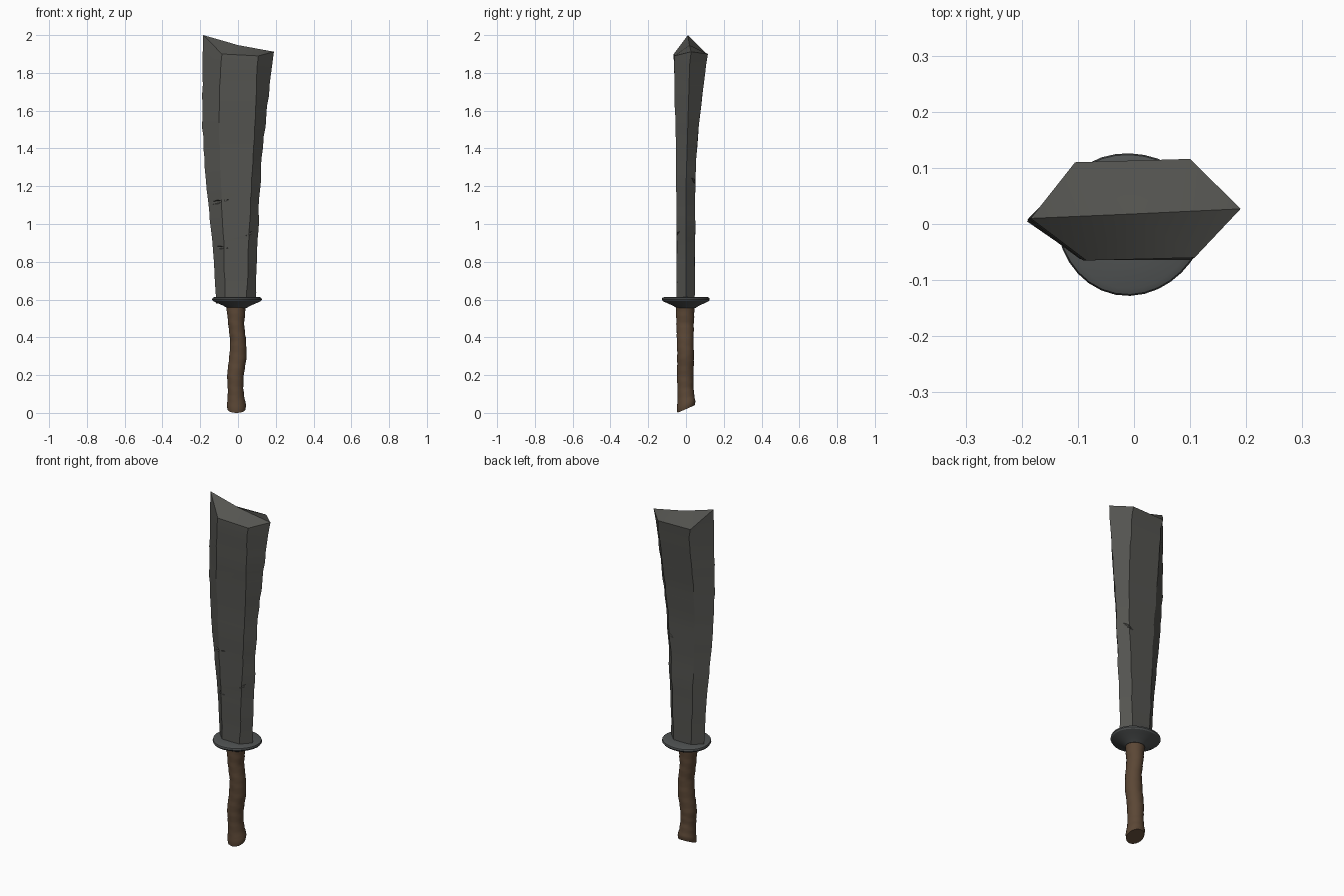
import bpy, bmesh, math, random
from mathutils import Vector

if "Cube" in bpy.data.objects:
    bpy.data.objects.remove(bpy.data.objects["Cube"])

random.seed(4)

def material(name, rgb):
    m = bpy.data.materials.new(name)
    m.diffuse_color = (*rgb, 1)
    m.use_nodes = True
    m.node_tree.nodes["Principled BSDF"].inputs["Base Color"].default_value = m.diffuse_color
    return m

steel = material("worn steel", (0.088, 0.088, 0.080))
iron = material("guard iron", (0.080, 0.086, 0.086))
leather = material("brown leather", (0.105, 0.063, 0.036))

def loft(name, rings, mat, cap_top=True, angle=30):
    """Skin closed rings of equal length, capping the ends."""
    bm = bmesh.new()
    rows = [[bm.verts.new(p) for p in r] for r in rings]
    n = len(rows[0])
    for a, b in zip(rows, rows[1:]):
        for i in range(n):
            j = (i + 1) % n
            bm.faces.new((a[i], a[j], b[j], b[i]))
    bm.faces.new(rows[0][::-1])
    if cap_top is True:
        bm.faces.new(rows[-1])
    elif cap_top:
        cap_top(bm, rows[-1])
    bmesh.ops.recalc_face_normals(bm, faces=bm.faces)
    me = bpy.data.meshes.new(name)
    bm.to_mesh(me)
    bm.free()
    ob = bpy.data.objects.new(name, me)
    bpy.context.collection.objects.link(ob)
    me.materials.append(mat)
    smooth(ob, angle)
    return ob

def smooth(ob, angle):
    bpy.ops.object.select_all(action='DESELECT')
    bpy.context.view_layer.objects.active = ob
    ob.select_set(True)
    bpy.ops.object.shade_smooth_by_angle(angle=math.radians(angle))

def sample(keys, z):
    """Linear interpolation in a table whose first column is z."""
    for a, b in zip(keys, keys[1:]):
        if z <= b[0]:
            t = (z - a[0]) / (b[0] - a[0])
            return [p + (q - p) * t for p, q in zip(a[1:], b[1:])]
    return list(keys[-1][1:])

# Blade: six-sided section, columns are
# z, left edge, right edge, left ridge, right ridge, front, back
blade_keys = [
    (0.58, -0.115, 0.092, -0.065, 0.045, -0.050, 0.045),
    (0.88, -0.132, 0.104, -0.075, 0.055, -0.050, 0.048),
    (1.10, -0.155, 0.112, -0.085, 0.065, -0.050, 0.048),
    (1.35, -0.180, 0.127, -0.095, 0.078, -0.052, 0.053),
    (1.55, -0.190, 0.147, -0.100, 0.090, -0.057, 0.072),
    (1.90, -0.186, 0.189, -0.092, 0.107, -0.065, 0.112)]

rings = []
steps = 24
for k in range(steps):
    z = 0.58 + 1.32 * k / steps
    xl, xr, il, ir, yf, yb = sample(blade_keys, z)
    w = lambda s=0.003: random.uniform(-s, s)
    mid = max(0, z - 1.2) * 0.03
    rings.append([(xl + w(), mid * 0.5, z), (il + w(), yf + w(0.0015), z),
                  (ir + w(), yf + w(0.0015), z), (xr + w(), mid, z),
                  (ir + w(), yb + w(0.0015), z), (il + w(), yb + w(0.0015), z)])
rings.append([(-0.184, 0.010, 2.0), (-0.085, -0.065, 1.90), (0.108, -0.060, 1.89),
              (0.190, 0.027, 1.912), (0.100, 0.116, 1.90), (-0.105, 0.110, 1.90)])

def tip(bm, r):
    m = bm.verts.new((0.0, 0.018, 1.947))
    for ids in ((0, 1), (1, 2), (2, 3), (3, 4), (4, 5), (5, 0)):
        bm.faces.new((r[ids[0]], r[ids[1]], m))

blade = loft("blade", rings, steel, tip, 20)

# Battle nicks: slim cones cut into the edges, wide end outside
def nick(start, end, radius):
    a, b = Vector(start), Vector(end)
    bpy.ops.mesh.primitive_cone_add(vertices=6, radius1=radius, radius2=0,
                                    depth=(b - a).length, location=(a + b) / 2)
    c = bpy.context.object
    c.name = "nick_cutter"
    c.rotation_euler = (b - a).to_track_quat('Z', 'Y').to_euler()
    c.data.materials.append(steel)
    c.hide_render = True
    c.hide_set(True)
    mod = blade.modifiers.new("nick", 'BOOLEAN')
    mod.operation = 'DIFFERENCE'
    mod.solver = 'EXACT'
    mod.object = c

nick((-0.20, -0.012, 1.10), (-0.035, -0.054, 1.13), 0.024)
nick((-0.17, -0.010, 0.88), (-0.045, -0.054, 0.872), 0.022)
nick((0.14, -0.025, 0.985), (0.035, -0.052, 0.935), 0.022)
nick((0.155, 0.025, 1.27), (0.035, 0.055, 1.20), 0.022)

# Guard: slightly uneven dished disc
def oval(cx, cy, rx, ry, z, n=32, wob=0.0):
    out = []
    for i in range(n):
        a = 2 * math.pi * i / n
        f = 1 + wob * math.sin(3 * a + 0.6)
        out.append((cx + rx * f * math.cos(a), cy + ry * f * math.sin(a), z))
    return out

guard_profile = [(0.40, 0.556), (0.55, 0.568), (0.80, 0.582), (0.96, 0.592),
                 (1.0, 0.600), (0.98, 0.609), (0.90, 0.613), (0.3, 0.610)]
loft("guard", [oval(-0.007, 0.001, 0.132 * s, 0.127 * s, z, wob=0.02)
               for s, z in guard_profile], iron)

# Handle: crooked leather-wrapped grip, columns are z, centre x, centre y, rx, ry
grip_keys = [
    (0.00, -0.008, 0.000, 0.048, 0.046),
    (0.025, -0.008, 0.001, 0.051, 0.049),
    (0.06, -0.010, 0.000, 0.045, 0.045),
    (0.12, -0.013, -0.003, 0.041, 0.042),
    (0.20, -0.014, -0.004, 0.044, 0.044),
    (0.30, 0.000, -0.002, 0.046, 0.044),
    (0.38, 0.001, -0.004, 0.042, 0.044),
    (0.47, -0.010, -0.005, 0.042, 0.046),
    (0.58, -0.010, -0.004, 0.053, 0.050)]
grip = []
count = 48
for k in range(count + 1):
    z = 0.58 * k / count
    cx, cy, rx, ry = sample(grip_keys, z)
    ring = []
    for i in range(24):
        a = 2 * math.pi * i / 24
        # Spiral wrap ridges
        turn = (z / 0.058 + a / (2 * math.pi)) % 1
        f = 0.975 + 0.05 * turn if 0.04 < z < 0.56 else 1
        y = cy + ry * f * math.sin(a)
        # Slanted butt end
        lift = (0.026 + 0.42 * y) * max(0, 1 - z / 0.2)
        ring.append((cx + rx * f * math.cos(a), y, z + lift))
    grip.append(ring)
low = min(p[2] for p in grip[0])
grip = [[(x, y, z - low * max(0, 1 - z / 0.2)) for x, y, z in r] for r in grip]
loft("handle", grip, leather, True, 35)
